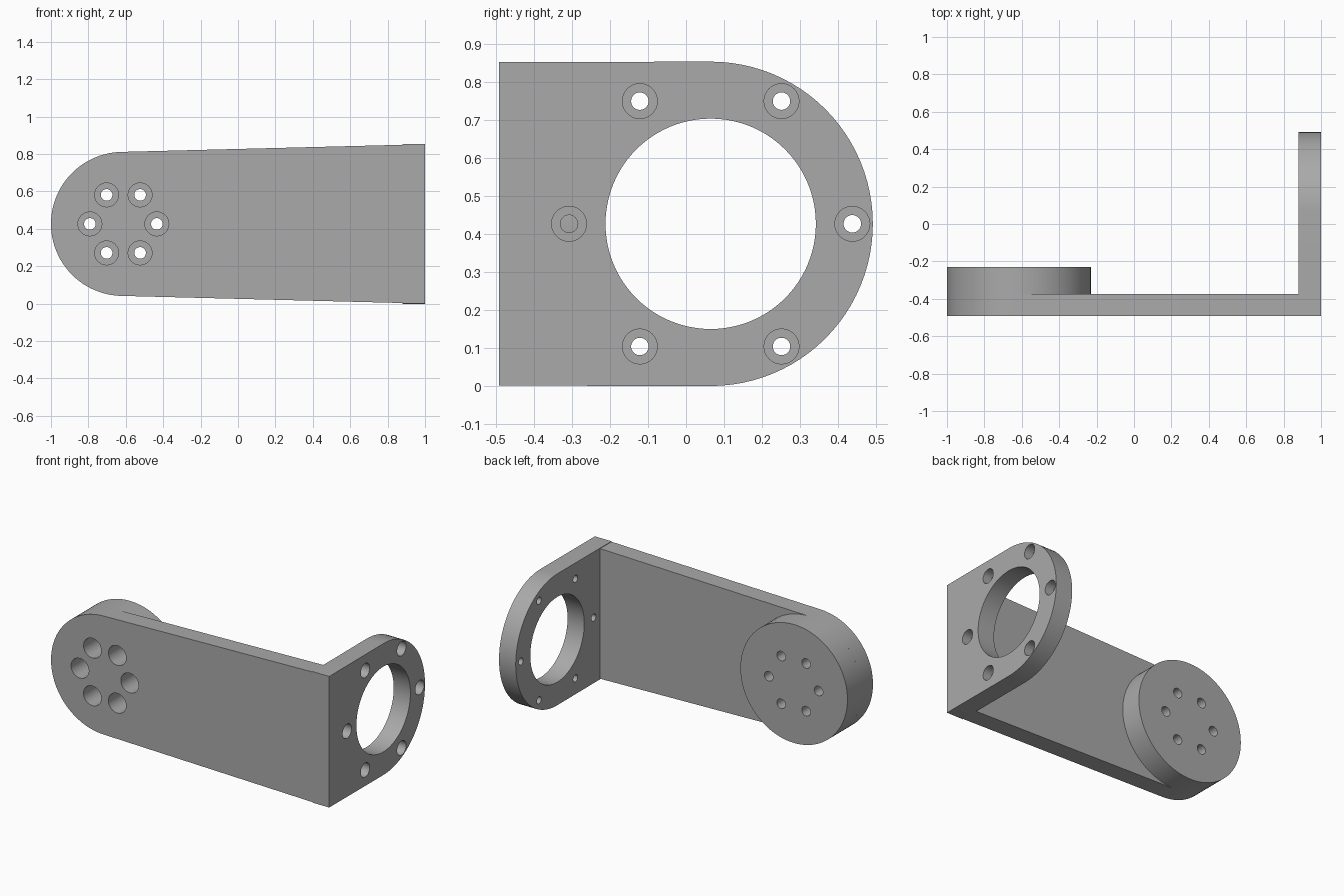
import bpy, bmesh
from math import sin, cos, pi, radians, asin
from mathutils import Vector, Matrix

cube = bpy.data.objects.get("Cube")
if cube:
    bpy.data.objects.remove(cube, do_unlink=True)

MID = 0.426                      # height of the centre line
FRONT, ARM_BACK, BOSS_BACK = -0.492, -0.375, -0.23
BOSS_X, BOSS_R = -0.615, 0.385
INNER_X, OUTER_X = 0.88, 1.0
RING_Y, RING_R = 0.065, 0.427

grey = bpy.data.materials.new("plain_grey")
grey.use_nodes = True
grey.diffuse_color = (0.4, 0.4, 0.4, 1)
grey.node_tree.nodes["Principled BSDF"].inputs["Base Color"].default_value = (0.4, 0.4, 0.4, 1)


def arc(cx, cz, r, start, end, n):
    steps = [start + (end - start) * i / n for i in range(n + 1)]
    return [(cx + r * cos(a), cz + r * sin(a)) for a in steps]


def make_object(name, bm):
    bmesh.ops.recalc_face_normals(bm, faces=bm.faces)
    mesh = bpy.data.meshes.new(name)
    bm.to_mesh(mesh)
    bm.free()
    mesh.materials.append(grey)
    obj = bpy.data.objects.new(name, mesh)
    bpy.context.collection.objects.link(obj)
    return obj


def extrude_profile(name, points, offset):
    bm = bmesh.new()
    face = bm.faces.new([bm.verts.new(p) for p in points])
    new = bmesh.ops.extrude_face_region(bm, geom=[face])["geom"]
    verts = [v for v in new if isinstance(v, bmesh.types.BMVert)]
    bmesh.ops.translate(bm, verts=verts, vec=offset)
    return make_object(name, bm)


def add_lathe(bm, profile, origin, axis, n):
    """Closed solid from (distance along axis, radius) rings."""
    turn = Vector((0, 0, 1)).rotation_difference(axis).to_matrix()
    rings = []
    for d, r in profile:
        ring = [Vector((x, z, d)) for x, z in arc(0, 0, r, 0, 2 * pi, n)[:-1]]
        rings.append([bm.verts.new(turn @ p + origin) for p in ring])
    for a, b in zip(rings, rings[1:]):
        for i in range(n):
            j = (i + 1) % n
            bm.faces.new((a[i], a[j], b[j], b[i]))
    bm.faces.new(rings[0])
    bm.faces.new(rings[-1])


def combine(target, tool, operation):
    mod = target.modifiers.new(operation.lower(), 'BOOLEAN')
    mod.operation, mod.solver, mod.object = operation, 'EXACT', tool
    graph = bpy.context.evaluated_depsgraph_get()
    mesh = bpy.data.meshes.new_from_object(target.evaluated_get(graph))
    target.modifiers.clear()
    target.data = mesh
    bpy.data.objects.remove(tool, do_unlink=True)


# Tapered arm with a round end, tangent to the boss
tilt = asin((MID - BOSS_R) / (OUTER_X - BOSS_X))
outline = arc(BOSS_X, MID, BOSS_R, pi / 2 + tilt, 3 * pi / 2 - tilt, 48)
outline += [(OUTER_X, 0), (OUTER_X, 2 * MID)]
bracket = extrude_profile("bracket", [(x, FRONT, z) for x, z in outline],
                          (0, ARM_BACK - FRONT, 0))

# Round boss behind the arm's end
bm = bmesh.new()
add_lathe(bm, [(0, BOSS_R), (BOSS_BACK - FRONT, BOSS_R)],
          Vector((BOSS_X, FRONT, MID)), Vector((0, 1, 0)), 96)
combine(bracket, make_object("boss", bm), 'UNION')

# Flange at right angles to the arm
outline = arc(RING_Y, MID, RING_R, -pi / 2, pi / 2, 48)
outline += [(FRONT, 2 * MID), (FRONT, 0)]
flange = extrude_profile("flange", [(INNER_X, y, z) for y, z in outline],
                         (OUTER_X - INNER_X, 0, 0))
combine(bracket, flange, 'UNION')

# Large opening and counterbored bolt circles
bm = bmesh.new()
inward, back = Vector((-1, 0, 0)), Vector((0, 1, 0))
add_lathe(bm, [(-0.1, 0.277), (0.2, 0.277)], Vector((OUTER_X, RING_Y, MID)), inward, 96)
for y, z in arc(RING_Y, MID, 0.373, 0, 2 * pi, 6)[:-1]:
    add_lathe(bm, [(-0.1, 0.046), (0.06, 0.046), (0.06, 0.023), (0.2, 0.023)],
              Vector((OUTER_X, y, z)), inward, 32)
for x, z in arc(BOSS_X + 0.002, MID, 0.179, 0, 2 * pi, 6)[:-1]:
    add_lathe(bm, [(-0.1, 0.064), (0.17, 0.064), (0.17, 0.031), (0.4, 0.031)],
              Vector((x, FRONT, z)), back, 32)
combine(bracket, make_object("hole_cutter", bm), 'DIFFERENCE')

bpy.ops.object.select_all(action='DESELECT')
bracket.select_set(True)
bpy.context.view_layer.objects.active = bracket
bpy.ops.object.shade_smooth_by_angle(angle=radians(30))
